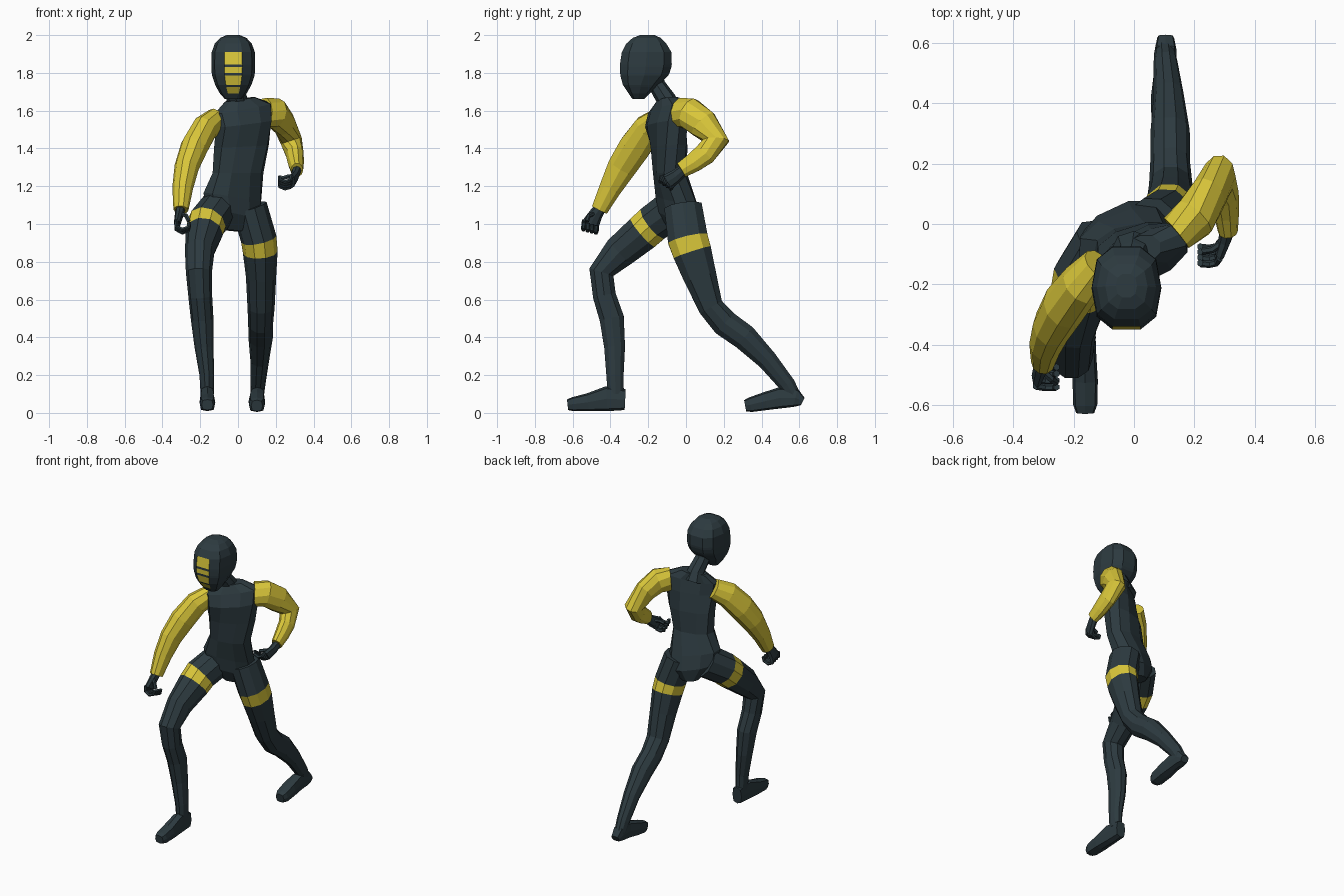
import bpy, bmesh, math
from mathutils import Vector

def material(name, col):
    m = bpy.data.materials.new(name)
    m.diffuse_color = (*col, 1)
    return m

DARK = material("dark slate", (0.026, 0.043, 0.051))
YELLOW = material("yellow", (0.70, 0.57, 0.042))

def spow(v, p):
    return math.copysign(abs(v) ** p, v)

def loft(name, stations, ref=(1, 0, 0), n=10, p=1.0, axis=None, base=0, paint=None):
    """Skin rings (x, y, z, half width, half depth) along their path.
    With axis given, rings keep that axis; a 6th entry overrides the width direction.
    paint(segment, side) -> True gives the face the other colour."""
    pts = [Vector(s[:3]) for s in stations]
    bm = bmesh.new()
    rings = []
    for i, s in enumerate(stations):
        if axis:
            u = Vector(s[5] if len(s) > 5 else ref).normalized()
            v = Vector(axis).cross(u).normalized()
        else:
            d = Vector()
            if i: d += (pts[i] - pts[i - 1]).normalized()
            if i < len(pts) - 1: d += (pts[i + 1] - pts[i]).normalized()
            d.normalize()
            u = Vector(ref)
            u = (u - d * u.dot(d)).normalized()
            v = d.cross(u)
        ring = []
        for k in range(n):
            a = math.tau * k / n
            ring.append(bm.verts.new(pts[i] + u * s[3] * spow(math.cos(a), p)
                                     + v * s[4] * spow(math.sin(a), p)))
        rings.append(ring)
    for i in range(len(rings) - 1):
        for k in range(n):
            j = (k + 1) % n
            f = bm.faces.new((rings[i][k], rings[i][j], rings[i + 1][j], rings[i + 1][k]))
            f.material_index = base ^ int(bool(paint and paint(i, k)))
    for r in (rings[0], rings[-1]):
        bm.faces.new(r).material_index = base
    bmesh.ops.recalc_face_normals(bm, faces=bm.faces)
    me = bpy.data.meshes.new(name)
    bm.to_mesh(me)
    bm.free()
    me.materials.append(DARK)
    me.materials.append(YELLOW)
    ob = bpy.data.objects.new(name, me)
    bpy.context.collection.objects.link(ob)
    return ob

# torso, twisted: hips tip one way and shoulders the other
loft("torso", [
    (-.03, -.02, .965, .06, .07, (.9, .4, -.1)),
    (-.03, -.035, 1.05, .16, .10, (.9, .42, -.2)),
    (-.03, -.055, 1.14, .165, .095, (.9, .35, -.15)),
    (0, -.085, 1.27, .137, .085, (1, .2, 0)),
    (.018, -.09, 1.41, .152, .088, (.95, .3, .05)),
    (.03, -.105, 1.53, .165, .088, (.9, .45, .12)),
    (.025, -.10, 1.61, .175, .065, (.9, .45, .17)),
    (.01, -.095, 1.66, .085, .05, (.9, .4, .15))], axis=(0, 0, 1), p=.85)

# neck
loft("neck", [(.0, -.085, 1.60, .075, .065), (-.005, -.105, 1.66, .055, .052),
              (-.02, -.15, 1.73, .05, .045), (-.025, -.19, 1.80, .055, .055)], n=8)

# head: height, front y, back y, half width; mask stripes on the front column
profile = [(1.662, -.285, -.22, .045), (1.69, -.305, -.19, .07), (1.725, -.33, -.15, .09),
           (1.737, -.338, -.14, .096), (1.785, -.352, -.09, .112), (1.80, -.354, -.082, .114),
           (1.83, -.355, -.072, .116), (1.845, -.355, -.07, .116), (1.91, -.345, -.072, .114),
           (1.955, -.32, -.10, .098), (1.985, -.285, -.13, .07), (2.0, -.245, -.165, .035)]
loft("head", [(-.025, (f + b) / 2, z, w, (b - f) / 2) for z, f, b, w in profile],
     axis=(0, 0, 1), p=.76, paint=lambda i, k: k == 7 and i in (1, 3, 5, 7))

# legs with a thigh band
band = lambda i, k: i == 1
loft("front_leg", [
    (-.10, -.06, 1.085, .10, .11), (-.165, -.172, 1.005, .105, .105),
    (-.178, -.228, .955, .10, .103), (-.203, -.35, .853, .078, .092),
    (-.207, -.448, .745, .069, .07), (-.20, -.432, .62, .063, .064),
    (-.19, -.393, .50, .06, .068), (-.18, -.378, .35, .05, .058),
    (-.165, -.376, .20, .039, .048), (-.163, -.372, .10, .035, .045)], paint=band)
loft("rear_leg", [
    (.06, -.015, 1.09, .095, .105), (.11, .01, .92, .095, .112),
    (.118, .033, .85, .092, .108), (.122, .075, .72, .08, .092),
    (.122, .132, .56, .072, .07), (.12, .205, .475, .066, .075),
    (.12, .31, .40, .065, .072), (.115, .43, .28, .05, .056),
    (.105, .535, .15, .04, .046), (.102, .57, .09, .035, .04)], paint=band)

# feet
loft("front_foot", [
    (-.163, -.322, .07, .034, .055), (-.163, -.42, .075, .037, .066),
    (-.162, -.52, .056, .042, .047), (-.162, -.60, .046, .04, .037),
    (-.162, -.627, .043, .03, .028)], n=8, p=.6)
loft("rear_foot", [
    (.105, .618, .06, .028, .022), (.105, .58, .08, .036, .05),
    (.103, .50, .08, .037, .056), (.10, .42, .062, .044, .048),
    (.10, .34, .043, .042, .039), (.10, .313, .038, .03, .03)], n=8, p=.6)

# sleeves
loft("front_sleeve", [
    (-.115, -.135, 1.555, .06, .065), (-.175, -.20, 1.505, .07, .082),
    (-.232, -.272, 1.405, .074, .088), (-.272, -.34, 1.30, .065, .08),
    (-.293, -.40, 1.19, .055, .062), (-.302, -.458, 1.075, .04, .046)], base=1)
loft("rear_sleeve", [
    (.14, -.03, 1.59, .065, .08), (.20, .02, 1.585, .075, .085),
    (.245, .09, 1.53, .062, .083), (.282, .158, 1.44, .058, .072),
    (.30, .10, 1.37, .048, .062), (.306, .04, 1.325, .043, .054),
    (.312, -.025, 1.285, .033, .044)], base=1)

# hands: palm, four curled fingers and a thumb
def hand(name, palm, knuckle, step, curl, thumb):
    loft(name + "_palm", palm, n=8)
    for i in range(4):
        o = Vector(knuckle) + Vector(step) * i
        loft(f"{name}_finger_{i + 1}",
             [(*(o + Vector(c)), .012, .011) for c in curl], ref=(0, 1, 0), n=6)
    loft(name + "_thumb", [(*c, .012, .012) for c in thumb], ref=(0, 1, 0), n=6)

hand("front_hand",
     [(-.303, -.45, 1.09, .026, .03), (-.31, -.475, 1.055, .024, .036),
      (-.322, -.505, 1.0, .018, .046)],
     (-.325, -.472, .985), (0, -.022, .006),
     [(0, 0, .02), (-.002, 0, -.015), (.03, -.005, -.032), (.062, -.005, -.02), (.068, -.003, .008)],
     [(-.305, -.485, 1.055), (-.275, -.515, 1.045), (-.26, -.525, 1.015)])
hand("rear_hand",
     [(.312, -.01, 1.29, .026, .03), (.302, -.05, 1.255, .022, .036),
      (.285, -.095, 1.225, .018, .042)],
     (.28, -.07, 1.205), (0, -.018, .012),
     [(.004, .01, .015), (-.005, -.005, -.01), (-.03, -.01, -.018), (-.058, -.008, -.008), (-.06, -.005, .014)],
     [(.295, -.06, 1.255), (.26, -.085, 1.25), (.228, -.09, 1.24)])
